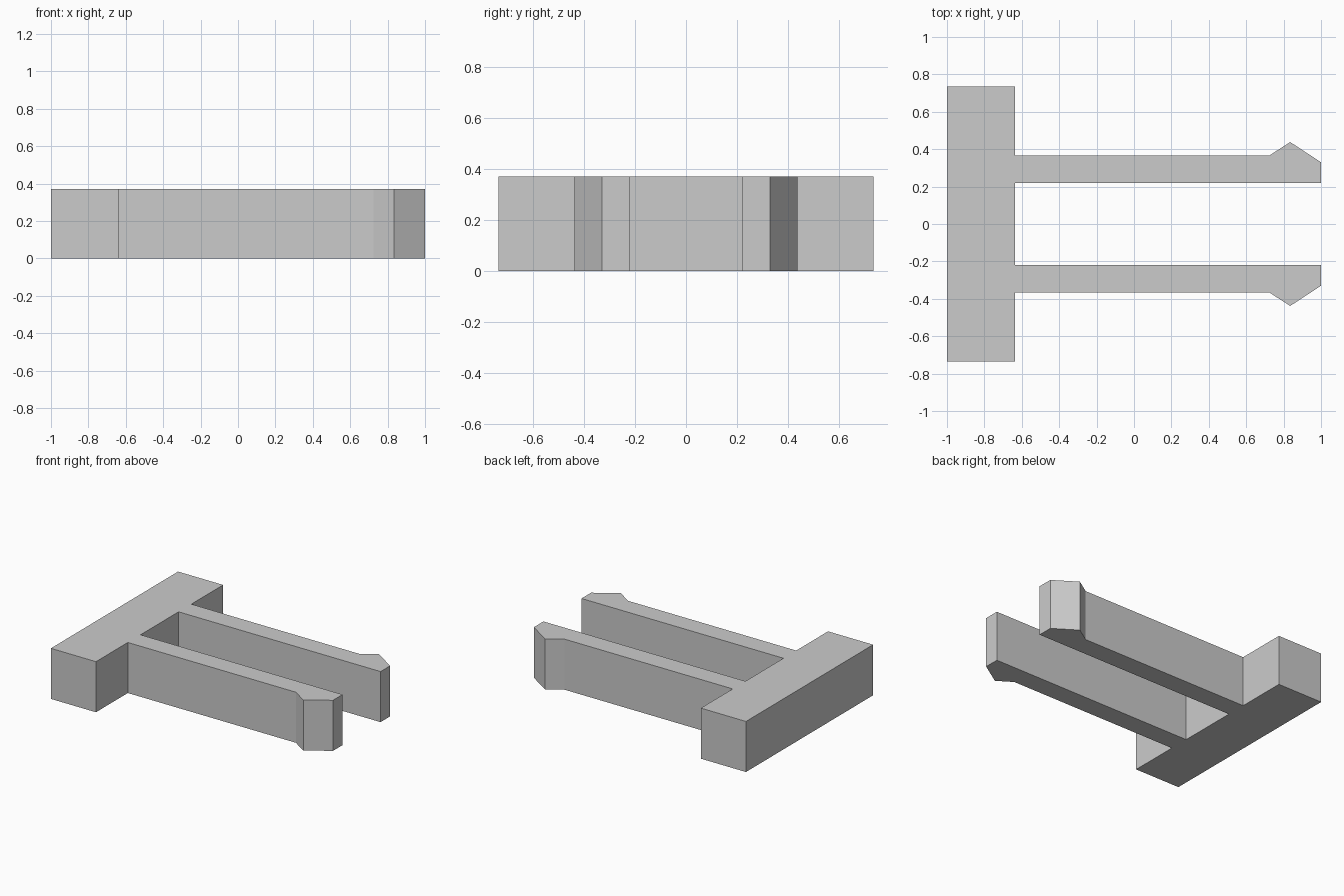
import bpy
import bmesh

HEIGHT = 0.37

# Remove the default cube only
cube = bpy.data.objects.get("Cube")
if cube:
    bpy.data.objects.remove(cube, do_unlink=True)

# Single plain grey
grey = bpy.data.materials.new("light_grey")
grey.use_nodes = True
colour = (0.6, 0.6, 0.6, 1)
grey.diffuse_color = colour
grey.node_tree.nodes["Principled BSDF"].inputs["Base Color"].default_value = colour

# Half outline: inner edge of the arm, barbed tip, outer edge, then the base bar
half = [(-0.635, 0.22), (1, 0.22), (1, 0.33), (0.835, 0.438), (0.725, 0.367),
        (-0.635, 0.367), (-0.635, 0.735), (-1, 0.735)]
outline = half + [(x, -y) for x, y in reversed(half)]

# Extrude the whole outline into one solid clip
bm = bmesh.new()
base = bm.faces.new([bm.verts.new((x, y, 0)) for x, y in outline])
top = bmesh.ops.extrude_face_region(bm, geom=[base], use_keep_orig=True)
bmesh.ops.translate(bm, vec=(0, 0, HEIGHT),
                    verts=[g for g in top["geom"] if isinstance(g, bmesh.types.BMVert)])
bmesh.ops.recalc_face_normals(bm, faces=bm.faces)

mesh = bpy.data.meshes.new("two_arm_clip")
bm.to_mesh(mesh)
bm.free()
mesh.materials.append(grey)
clip = bpy.data.objects.new("two_arm_clip", mesh)
bpy.context.collection.objects.link(clip)
